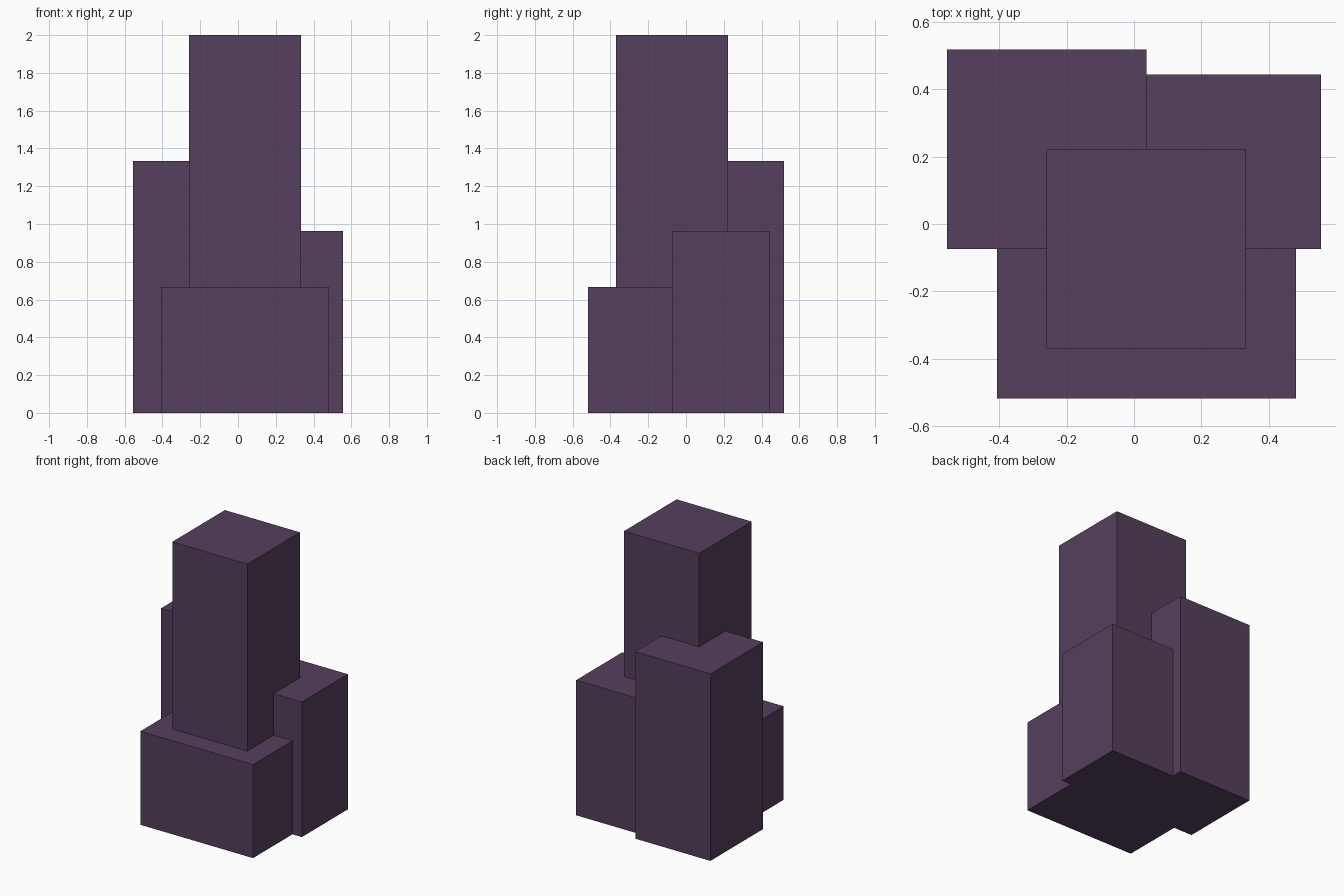
import bpy

if "Cube" in bpy.data.objects:
    bpy.data.objects.remove(bpy.data.objects["Cube"])

U = 2 / 27  # grid unit of the model

purple = bpy.data.materials.new("dark purple")
purple.diffuse_color = (0.091, 0.050, 0.109, 1)
purple.use_nodes = True
purple.node_tree.nodes["Principled BSDF"].inputs["Base Color"].default_value = purple.diffuse_color


def block(name, lo, hi):
    """Box between two corners given in grid units."""
    centre = [(a + b) / 2 * U for a, b in zip(lo, hi)]
    bpy.ops.mesh.primitive_cube_add(size=1, location=centre)
    ob = bpy.context.object
    ob.name = name
    size = [(b - a) * U for a, b in zip(lo, hi)]
    for v in ob.data.vertices:
        v.co = [c * s for c, s in zip(v.co, size)]
    ob.data.materials.append(purple)


# Three blocks standing on the ground
block("back_left_block", (-7.5, -1, 0), (0.5, 7, 18))
block("back_right_block", (0.5, -1, 0), (7.5, 6, 13))
block("front_block", (-5.5, -7, 0), (6.5, -1, 9))
# Tall tower rising out of the lower blocks
block("tower", (-3.5, -5, 8.5), (4.5, 3, 27))
